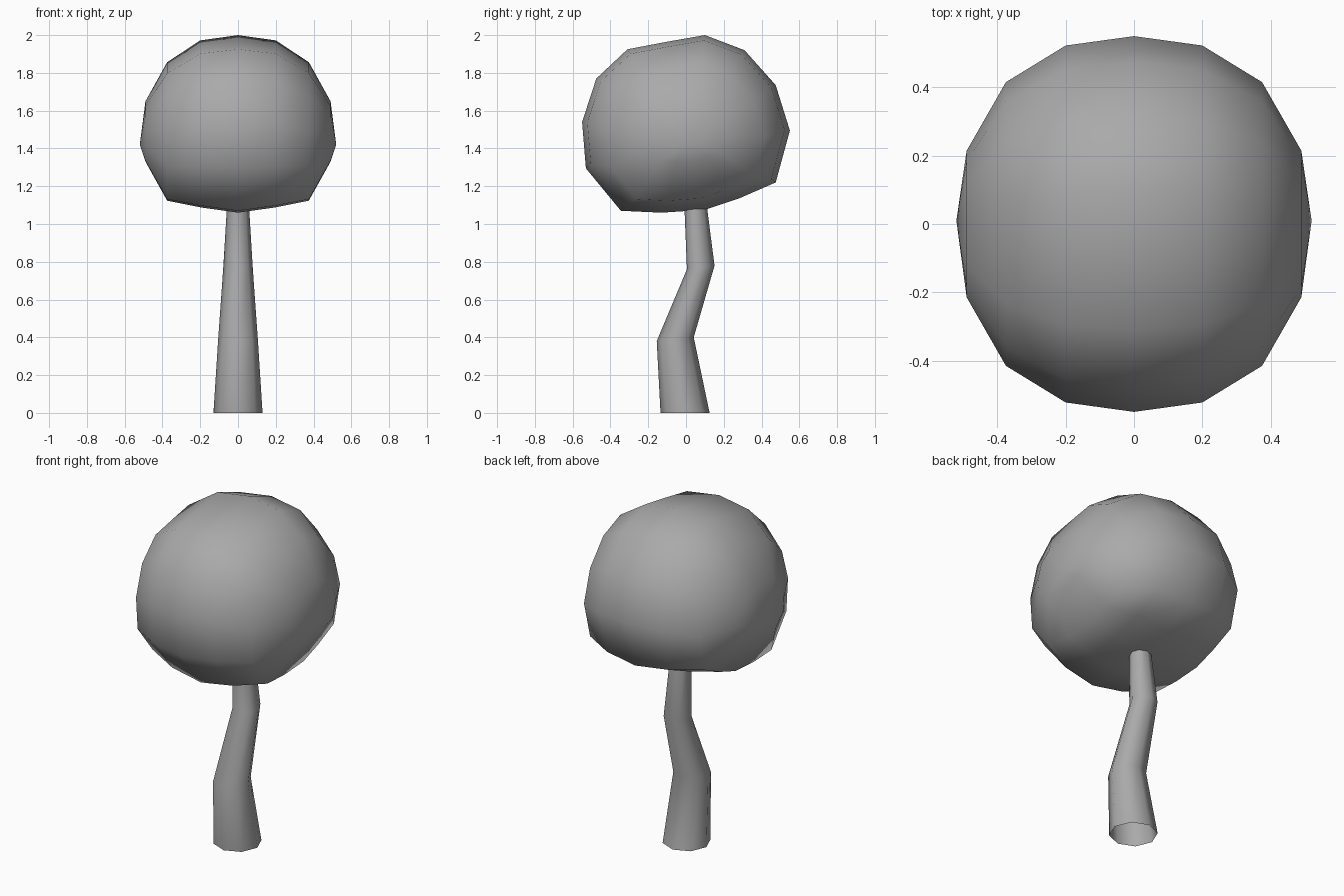
import bpy, bmesh, math

default = bpy.data.objects.get("Cube")
if default:
    bpy.data.objects.remove(default)

grey = bpy.data.materials.new("plain_grey")
grey.use_nodes = True
grey.diffuse_color = (0.4, 0.4, 0.4, 1)
grey.node_tree.nodes["Principled BSDF"].inputs["Base Color"].default_value = grey.diffuse_color


def loft(name, rings, poles=()):
    """Skin a list of closed rings; optional two poles close the ends."""
    bm = bmesh.new()
    loops = [[bm.verts.new(p) for p in ring] for ring in rings]
    n = len(loops[0])
    for a, b in zip(loops, loops[1:]):
        for i in range(n):
            j = (i + 1) % n
            bm.faces.new((a[i], a[j], b[j], b[i]))
    for pole, ring in zip(poles, (loops[0], loops[-1])):
        tip = bm.verts.new(pole)
        for i in range(n):
            bm.faces.new((tip, ring[i], ring[(i + 1) % n]))
    bmesh.ops.recalc_face_normals(bm, faces=bm.faces)
    for f in bm.faces:
        f.smooth = True
    mesh = bpy.data.meshes.new(name)
    bm.to_mesh(mesh)
    bm.free()
    mesh.materials.append(grey)
    obj = bpy.data.objects.new(name, mesh)
    bpy.context.collection.objects.link(obj)
    return obj


# Crown: middle outline (y, z), shrunk towards both sides
MID = 1.53
outline = [(0.1, 2.0), (0.31, 1.92), (0.475, 1.735), (0.55, 1.495),
           (0.475, 1.22), (0.28, 1.135), (0.1, 1.075), (-0.13, 1.06),
           (-0.345, 1.07), (-0.53, 1.295), (-0.55, 1.54), (-0.475, 1.77),
           (-0.31, 1.925), (-0.1, 1.965)]
# x, y scale, z scale, centre height
half = [(0.2, 0.95, 0.94, 1.53), (0.375, 0.755, 0.78, 1.49), (0.49, 0.39, 0.34, 1.49)]
sections = [(-x, *rest) for x, *rest in reversed(half)] + [(0, 1, 1, MID)] + half
loft("crown",
     [[(x, y * sy, c + (z - MID) * sz) for y, z in outline] for x, sy, sz, c in sections],
     poles=((-0.52, 0.01, 1.42), (0.52, 0.01, 1.42)))

# Trunk: crooked, tapering, open eight-sided tube
# height, y centre, x radius, y radius, tilt
joints = [(0, -0.005, 0.13, 0.13, 0), (0.39, -0.057, 0.105, 0.098, 0.1),
          (0.77, 0.078, 0.078, 0.073, 0.13), (1.2, 0.042, 0.052, 0.055, 0)]
angles = [math.tau * i / 8 for i in range(8)]
loft("trunk",
     [[(rx * math.cos(a), cy + ry * math.sin(a), z + tilt * ry * math.sin(a)) for a in angles]
      for z, cy, rx, ry, tilt in joints])
